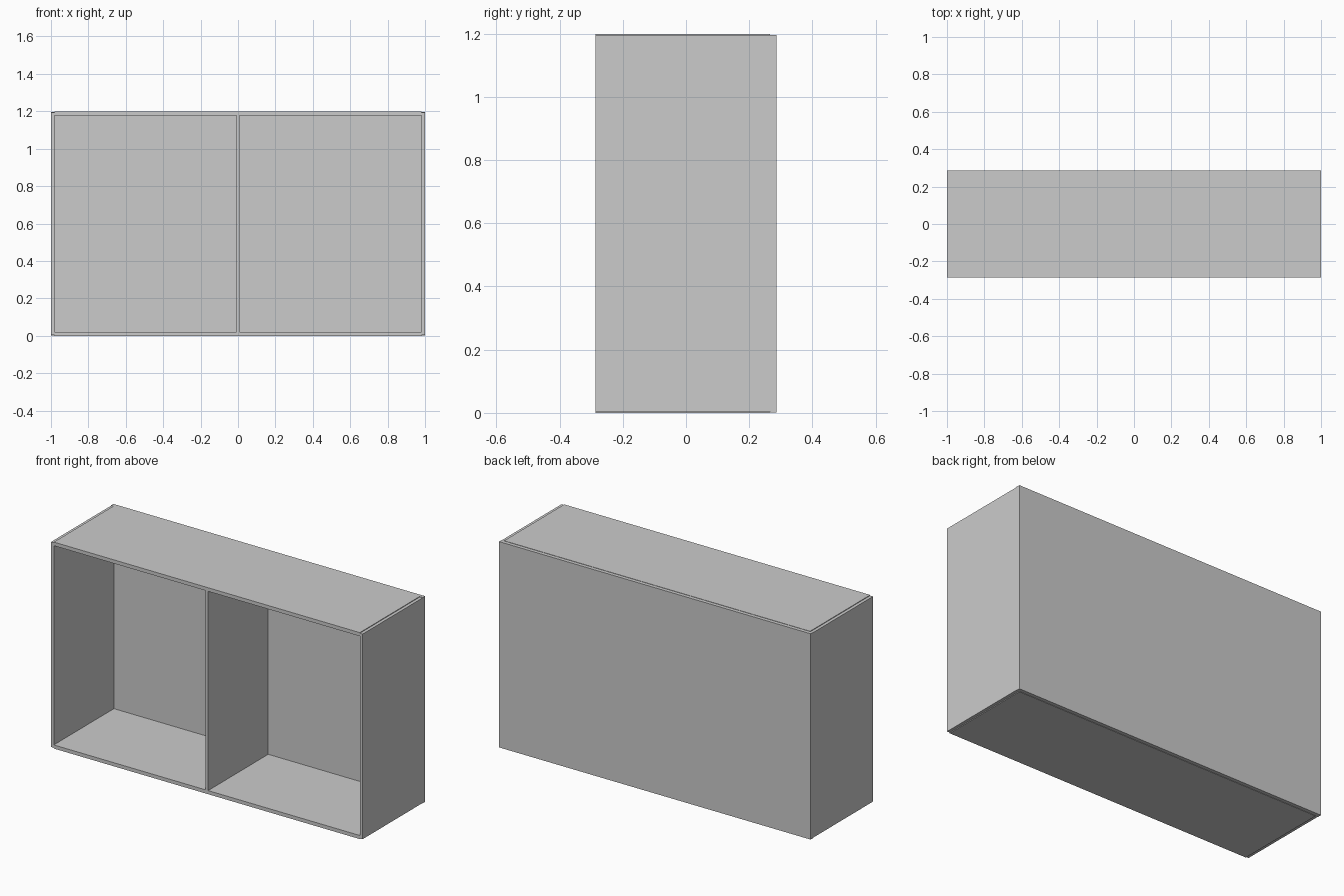
import bpy
import bmesh
from mathutils import Matrix

if "Cube" in bpy.data.objects:
    bpy.data.objects.remove(bpy.data.objects["Cube"])

# Overall cabinet size and board thicknesses
W, D, H = 2.0, 0.572, 1.198
SIDE, SHELF, BACK, DIVIDER = 0.018, 0.021, 0.021, 0.017
STEP = 0.004  # side boards stop slightly short of the top and bottom faces


def board(name, x, y, z):
    """Box-shaped board given by its (min, max) range on each axis."""
    ranges = (x, y, z)
    size = [b - a for a, b in ranges]
    centre = [(a + b) / 2 for a, b in ranges]
    bm = bmesh.new()
    bmesh.ops.create_cube(bm, size=1.0, matrix=Matrix.Diagonal((*size, 1.0)))
    mesh = bpy.data.meshes.new(name)
    bm.to_mesh(mesh)
    bm.free()
    obj = bpy.data.objects.new(name, mesh)
    obj.location = centre
    bpy.context.collection.objects.link(obj)
    return obj


front, rear = -D / 2, D / 2
inner_rear = rear - BACK
inner_x = W / 2 - SIDE

# Top and bottom boards between the sides
for name, z0 in (("bottom_board", 0.0), ("top_board", H - SHELF)):
    board(name, (-inner_x, inner_x), (front, inner_rear), (z0, z0 + SHELF))

# Side boards
for name, sign in (("left_side", -1), ("right_side", 1)):
    xs = sorted((sign * inner_x, sign * W / 2))
    board(name, xs, (front, inner_rear), (STEP, H - STEP))

# Back panel covering the full width
board("back_panel", (-W / 2, W / 2), (inner_rear, rear), (STEP / 2, H - STEP / 2))

# Central divider
board("divider", (-DIVIDER / 2, DIVIDER / 2), (front, inner_rear), (SHELF, H - SHELF))
